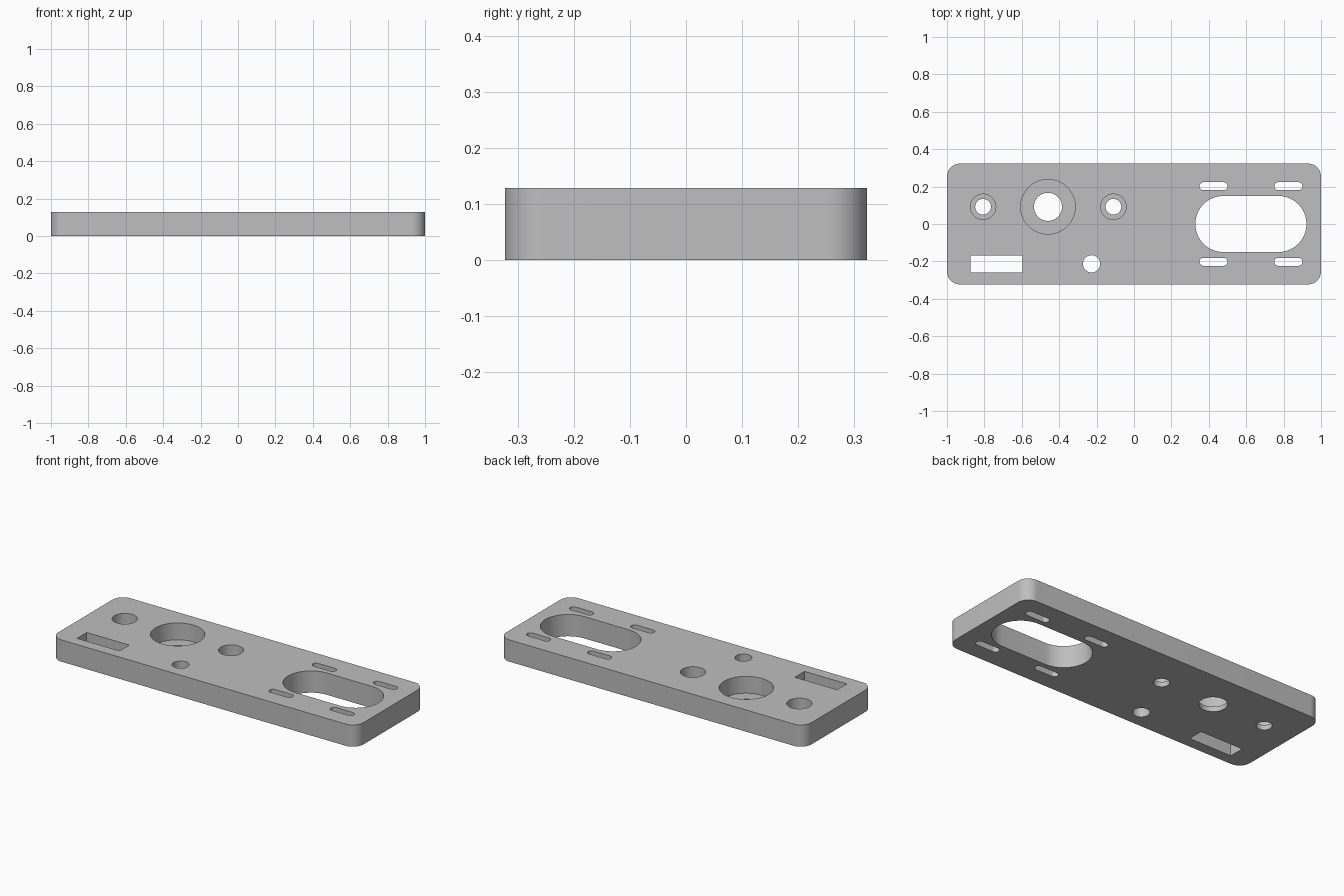
import bpy, bmesh, math

if "Cube" in bpy.data.objects:
    bpy.data.objects.remove(bpy.data.objects["Cube"], do_unlink=True)

THICK = 0.129   # plate thickness
LEDGE = 0.029   # height of the counterbore floors

grey = bpy.data.materials.new("light_grey")
grey.use_nodes = True
grey.diffuse_color = (0.52, 0.52, 0.52, 1)
grey.node_tree.nodes["Principled BSDF"].inputs["Base Color"].default_value = grey.diffuse_color


def rounded_outline(cx, cy, w, h, r, steps=16):
    """Counter-clockwise rounded rectangle; full radius gives a slot or circle."""
    pts = []
    for i, (sx, sy) in enumerate([(1, 1), (-1, 1), (-1, -1), (1, -1)]):
        ox, oy = cx + sx * (w / 2 - r), cy + sy * (h / 2 - r)
        for k in range(steps + 1 if r > 0 else 1):
            a = math.pi / 2 * (i + k / steps)
            p = (ox + r * math.cos(a), oy + r * math.sin(a))
            if not pts or math.dist(p, pts[-1]) > 1e-5:
                pts.append(p)
    if math.dist(pts[0], pts[-1]) < 1e-5:
        pts.pop()
    return pts


def prism(name, outline, z0, z1):
    """Extrude an outline from z0 to z1."""
    bm = bmesh.new()
    low = [bm.verts.new((x, y, z0)) for x, y in outline]
    high = [bm.verts.new((x, y, z1)) for x, y in outline]
    bm.faces.new(low[::-1])
    bm.faces.new(high)
    n = len(outline)
    for i in range(n):
        j = (i + 1) % n
        bm.faces.new((low[i], low[j], high[j], high[i]))
    mesh = bpy.data.meshes.new(name)
    bm.to_mesh(mesh)
    bm.free()
    mesh.materials.append(grey)
    obj = bpy.data.objects.new(name, mesh)
    bpy.context.collection.objects.link(obj)
    return obj


plate = prism("mounting_plate", rounded_outline(0, 0, 2, 0.646, 0.07), 0, THICK)
bpy.context.view_layer.objects.active = plate


def cut(outline, z0=-0.1):
    """Cut an outline out of the plate, from z0 up through the top."""
    cutter = prism("cutter", outline, z0, THICK + 0.1)
    cutter.hide_render = True
    mod = plate.modifiers.new("cut", "BOOLEAN")
    mod.operation = "DIFFERENCE"
    mod.solver = "EXACT"
    mod.object = cutter
    bpy.ops.object.modifier_apply(modifier=mod.name)
    bpy.data.objects.remove(cutter, do_unlink=True)


def circle(x, y, r):
    return rounded_outline(x, y, 2 * r, 2 * r, r)


# Counterbored holes in a row
for x, bore, hole in [(-0.807, 0.068, 0.042), (-0.46, 0.146, 0.075), (-0.11, 0.068, 0.042)]:
    cut(circle(x, 0.092, bore), LEDGE)
    cut(circle(x, 0.092, hole))

# Plain round hole and rectangular window
cut(circle(-0.227, -0.213, 0.046))
cut(rounded_outline(-0.735, -0.213, 0.278, 0.091, 0))

# Large slot with four small slots around it
cut(rounded_outline(0.625, 0, 0.594, 0.3, 0.15))
for sx in (-1, 1):
    for sy in (-1, 1):
        cut(rounded_outline(0.625 + sx * 0.2, sy * 0.202, 0.15, 0.043, 0.0215))

# Smooth curved walls, sharp rims
bpy.ops.object.select_all(action="DESELECT")
plate.select_set(True)
bpy.ops.object.shade_smooth_by_angle(angle=math.radians(30))
